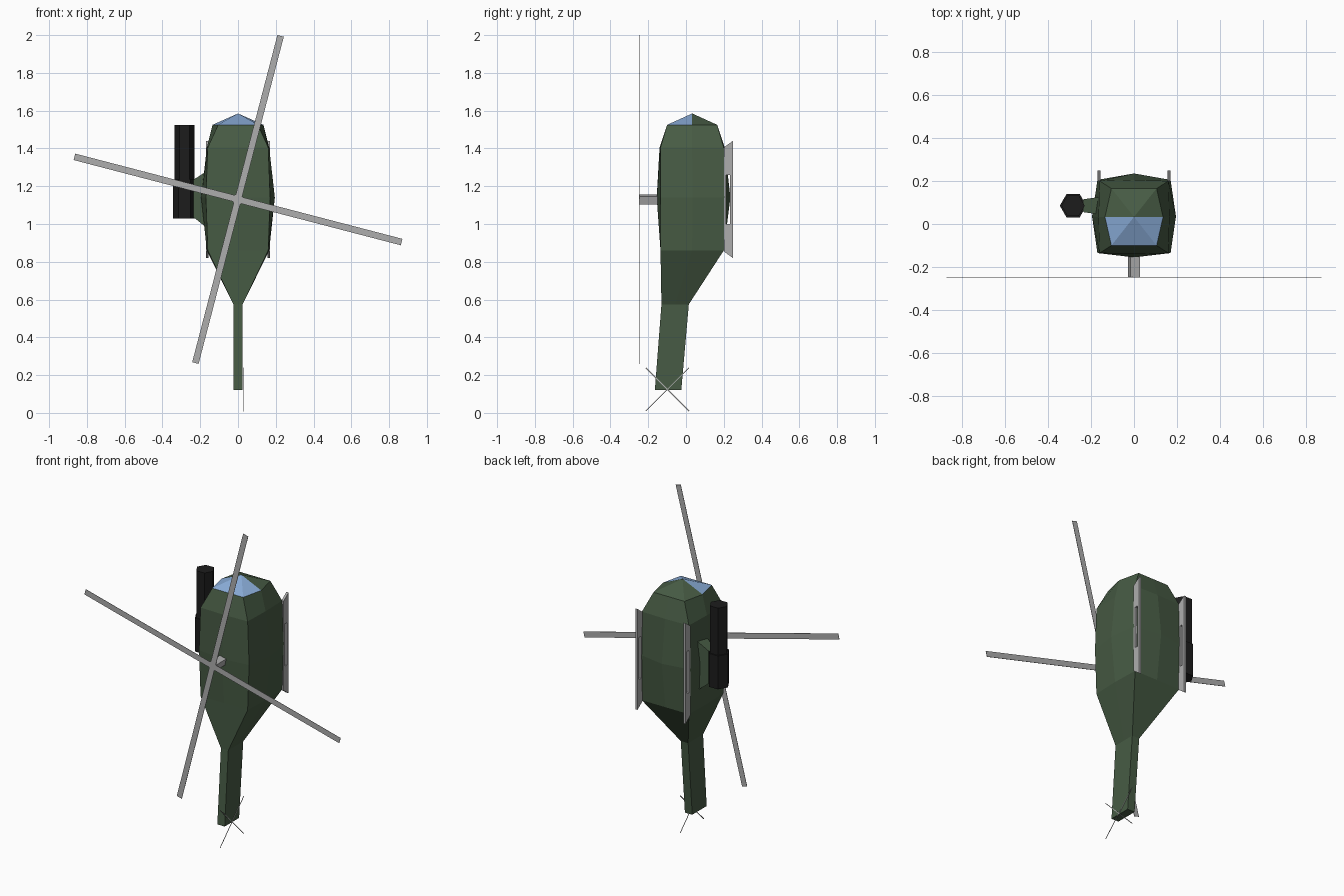
import bpy, bmesh, math
from mathutils import Matrix

if "Cube" in bpy.data.objects:
    bpy.data.objects.remove(bpy.data.objects["Cube"])


def mat(name, rgb):
    m = bpy.data.materials.new(name)
    m.diffuse_color = (*rgb, 1)
    m.use_nodes = True
    m.node_tree.nodes["Principled BSDF"].inputs["Base Color"].default_value = m.diffuse_color
    return m


GREEN = mat("army green", (0.063, 0.105, 0.058))
BLUE = mat("window blue", (0.25, 0.41, 0.68))
GREY = mat("light grey", (0.42, 0.42, 0.42))
BLACK = mat("gun black", (0.012, 0.012, 0.012))


def finish(name, bm, *mats):
    bmesh.ops.recalc_face_normals(bm, faces=bm.faces)
    me = bpy.data.meshes.new(name)
    bm.to_mesh(me)
    bm.free()
    for m in mats:
        me.materials.append(m)
    ob = bpy.data.objects.new(name, me)
    bpy.context.collection.objects.link(ob)
    return ob


def bridge(bm, a, b):
    n = len(a)
    for i in range(n):
        j = (i + 1) % n
        bm.faces.new((a[i], a[j], b[j], b[i]))


def box(bm, size, loc, rot=Matrix()):
    m = Matrix.Translation(loc) @ rot @ Matrix.Diagonal((*size, 1))
    bmesh.ops.create_cube(bm, size=1, matrix=m)


# Fuselage: eight-point rings (z, corner x, side x, front corner, front mid, back corner, back mid)
rings = [(0.12, .025, .025, -.165, -.165, -.025, -.025),
         (0.575, .025, .025, -.13, -.13, .015, .015),
         (0.86, .16, .165, -.135, -.135, .20, .20),
         (1.14, .17, .195, -.135, -.155, .205, .235),
         (1.405, .16, .165, -.135, -.14, .20, .205),
         (1.525, .105, .135, -.10, -.10, .165, .165)]
bm = bmesh.new()
loops = []
for z, cx, sx, fc, fm, bc, bk in rings:
    ym = (fc + bc) / 2
    pts = [(-cx, fc), (0, fm), (cx, fc), (sx, ym), (cx, bc), (0, bk), (-cx, bc), (-sx, ym)]
    loops.append([bm.verts.new((x, y, z)) for x, y in pts])
for a, b in zip(loops, loops[1:]):
    bridge(bm, a, b)
bm.faces.new(loops[0])
nose, top = bm.verts.new((0, 0.033, 1.585)), loops[-1]
for i in range(8):
    f = bm.faces.new((top[i], top[(i + 1) % 8], nose))
    # Front half of the nose cap is the window
    f.material_index = int(f.calc_center_median().y < 0.033)
finish("fuselage", bm, GREEN, BLUE)

# Main rotor: crossed flat blades and a square hub post
bm = bmesh.new()
for deg in (14.6, 104.6):
    box(bm, (0.035, 0.002, 1.79), (0, -0.247, 1.13), Matrix.Rotation(math.radians(deg), 4, 'Y'))
finish("main_rotor_blades", bm, GREY)
bm = bmesh.new()
box(bm, (0.044, 0.11, 0.044), (0, -0.191, 1.13), Matrix.Rotation(math.radians(14.6), 4, 'Y'))
finish("rotor_hub", bm, GREY)

# Tail rotor: two hair-thin crossed blades
bm = bmesh.new()
for deg in (45, -45):
    box(bm, (0.002, 0.004, 0.325), (0.028, -0.098, 0.124), Matrix.Rotation(math.radians(deg), 4, 'X'))
finish("tail_rotor", bm, GREY)

# Skids: flat slotted plates along the belly
for side, s in (("right", 1), ("left", -1)):
    bm = bmesh.new()
    outer = [(.2, .855), (.248, .82), (.248, 1.44), (.2, 1.405)]
    slot = [(.213, 1.0), (.232, 1.0), (.232, 1.26), (.213, 1.26)]
    o, i = [[[bm.verts.new((s * x, y, z)) for y, z in p] for x in (.156, .17)]
            for p in (outer, slot)]
    bridge(bm, o[0], o[1])
    bridge(bm, i[0], i[1])
    bridge(bm, o[0], i[0])
    bridge(bm, o[1], i[1])
    finish(side + "_skid", bm, GREY)

# Side gun: hexagonal barrel in a thicker hexagonal housing
for name, r, z0, z1 in (("gun_barrel", .054, 1.2, 1.525), ("gun_housing", .062, 1.03, 1.235)):
    bm = bmesh.new()
    m = Matrix.Translation((-.283, .085, (z0 + z1) / 2)) @ Matrix.Rotation(math.pi / 2, 4, 'Z')
    bmesh.ops.create_cone(bm, cap_ends=True, segments=6, radius1=r, radius2=r, depth=z1 - z0, matrix=m)
    finish(name, bm, BLACK)

# Gun bracket: block tapering from fuselage to gun
bm = bmesh.new()
ends = []
for x, y0, y1, z0, z1 in ((-.165, .045, .125, .98, 1.28), (-.235, .055, .115, 1.035, 1.235)):
    ends.append([bm.verts.new((x, y, z)) for y, z in ((y0, z0), (y1, z0), (y1, z1), (y0, z1))])
bridge(bm, *ends)
for e in ends:
    bm.faces.new(e)
finish("gun_bracket", bm, GREEN)
